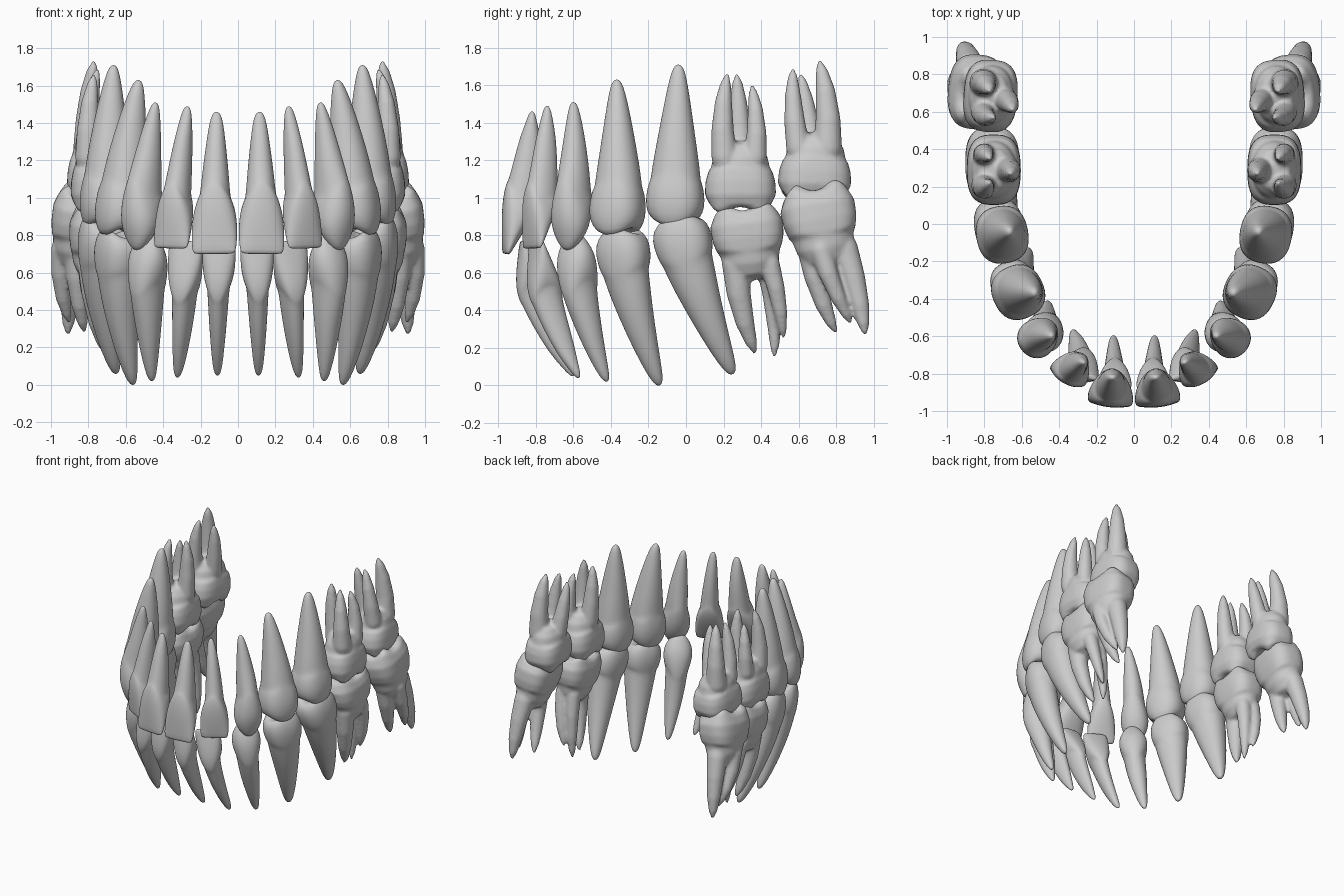
import bpy, bmesh
from math import cos, sin, pi, radians, exp
from mathutils import Vector

if "Cube" in bpy.data.objects:
    bpy.data.objects.remove(bpy.data.objects["Cube"])

grey = bpy.data.materials.new("tooth grey")
grey.use_nodes = True
grey.diffuse_color = (0.6, 0.6, 0.6, 1)
grey.node_tree.nodes["Principled BSDF"].inputs["Base Color"].default_value = grey.diffuse_color

SIDES = 32

# Section rows: position (0 edge, 1 neck, 2 root tip), width, depth, cusp weight
ROOT = [(1.33, .66, .72, 0), (1.66, .45, .5, 0), (1.88, .29, .3, 0),
        (1.97, .18, .18, 0), (2, .06, .06, 0)]
INCISOR = [(0, .8, .1, 0), (.02, .94, .2, 0), (.25, 1, .45, 0), (.55, .97, .78, 0),
           (.8, .86, 1, 0), (.96, .74, 1, 0), (1, .67, .93, 0), (1.12, .62, .88, 0),
           (1.33, .54, .8, 0), (1.66, .4, .6, 0)] + ROOT[2:]
CANINE = [(0, .15, .12, 0), (.05, .4, .3, 0), (.2, .75, .55, 0), (.42, 1, .88, 0),
          (.7, .96, 1.04, 0), (.95, .83, 1, 0), (1, .77, .93, 0), (1.12, .72, .88, 0)] + ROOT
CUSPS = [(.2, .04, .04, 0), (.14, .35, .35, .4), (.03, .64, .64, 1), (.12, .86, .86, .7),
         (.4, 1, 1, 0), (.7, .98, .98, 0), (.94, .9, .9, 0)]
PREMOLAR = CUSPS + [(1, .85, .85, 0), (1.12, .81, .81, 0)] + ROOT
MOLAR = CUSPS + [(1.02, .83, .85, 0), (1.25, .76, .78, 0), (1.5, .55, .55, 0), (1.6, .1, .1, 0)]
BRANCH = [(.4, .5, .5, 0), (.7, 1, 1, 0), (1, 1, 1, 0), (1.33, .85, .85, 0),
          (1.66, .66, .66, 0), (1.88, .42, .42, 0), (2, .14, .14, 0)]

# Per style: rows, squareness, cusp wave count, cusp height, neck scallop
STYLES = {"incisor": (INCISOR, 2.3, 0, 0, .1), "canine": (CANINE, 2.1, 0, 0, .1),
          "premolar": (PREMOLAR, 2.4, 2, .1, .04), "molar": (MOLAR, 2.8, 4, -.09, .03),
          "branch": (BRANCH, 2, 0, 0, 0)}


def axis_point(s, edge, neck, tip):
    """Straight through the crown, then a gentle curve down the root."""
    if s <= 1:
        return edge.lerp(neck, s)
    t = s - 1
    ahead = neck + (neck - edge).normalized() * (tip - neck).length * .5
    bend = neck.lerp(tip, .5).lerp(ahead, .5)
    return neck * (1 - t) ** 2 + bend * (2 * t * (1 - t)) + tip * t * t


def loft(bm, style, yaw, edge, neck, tip, width, depth):
    rows, square, waves, cusp, scallop = STYLES[style]
    out = Vector((cos(radians(yaw)), sin(radians(yaw)), 0))
    back = Vector((-out.y, out.x, 0))
    rings = []
    for s, w, d, weight in rows:
        a = axis_point(min(s + .15, 2), edge, neck, tip) - axis_point(s - .15, edge, neck, tip)
        a.normalize()
        u = (out - a * out.dot(a)).normalized()
        v = back - a * back.dot(a)
        v = (v - u * v.dot(u)).normalized()
        power = 2 / (square if s < 1 else 2.1)
        ring = []
        for i in range(SIDES):
            t = 2 * pi * i / SIDES
            c, n = cos(t), sin(t)
            c2 = abs(c) ** power * (1 if c > 0 else -1)
            n2 = abs(n) ** power * (1 if n > 0 else -1)
            shift = scallop * cos(2 * t) * exp(-((s - .95) / .22) ** 2)
            shift -= cusp * weight * cos(waves * t)
            p = axis_point(min(s + shift, 2), edge, neck, tip)
            ring.append(bm.verts.new(p + u * c2 * d * depth + v * n2 * w * width))
        rings.append(ring)
    for r0, r1 in zip(rings, rings[1:]):
        for i in range(SIDES):
            j = (i + 1) % SIDES
            bm.faces.new((r0[i], r0[j], r1[j], r1[i]))
    bm.faces.new(rings[0])
    bm.faces.new(rings[-1])


def tooth(name, style, yaw, edge, neck, width, depth, tip=None, roots=()):
    """One tooth on the left, mirrored to the right; roots are (back, out, radius, tip)."""
    edge, neck = Vector(edge), Vector(neck)
    bm = bmesh.new()
    loft(bm, style, yaw, edge, neck, Vector(tip) if tip else neck * 2 - edge, width, depth)
    out = Vector((cos(radians(yaw)), sin(radians(yaw)), 0))
    back = Vector((-out.y, out.x, 0))
    for along, outward, radius, end in roots:
        base = neck + back * along * width + out * outward * depth + (neck - edge) * .25
        start = base.lerp(edge, .6)
        loft(bm, "branch", yaw, start, base, Vector(end), radius, radius)
    bmesh.ops.recalc_face_normals(bm, faces=bm.faces)
    mesh = bpy.data.meshes.new(name)
    bm.to_mesh(mesh)
    bm.free()
    mesh.materials.append(grey)
    mesh.shade_smooth()
    obj = bpy.data.objects.new(name, mesh)
    bpy.context.collection.objects.link(obj)
    if roots:
        # Fuse crown and roots into one skin
        fuse = obj.modifiers.new("fuse", "REMESH")
        fuse.mode = "VOXEL"
        fuse.voxel_size = .012
        fuse.use_smooth_shade = True
        soft = obj.modifiers.new("soften", "SMOOTH")
        soft.factor, soft.iterations = .5, 5
    else:
        obj.modifiers.new("round", "SUBSURF").levels = 1
        obj.modifiers["round"].render_levels = 1
    obj.modifiers.new("other_side", "MIRROR").use_mirror_merge = False


# Upper arch
tooth("upper_central_incisors", "incisor", -84, (.128, -.96, .70), (.122, -.87, 1.03),
      .124, .095, (.115, -.82, 1.46))
tooth("upper_lateral_incisors", "incisor", -62, (.36, -.82, .73), (.325, -.77, 1.02),
      .108, .09, (.27, -.74, 1.49))
tooth("upper_canines", "canine", -42, (.54, -.63, .72), (.505, -.6, 1.04),
      .108, .108, (.44, -.6, 1.51))
tooth("upper_first_premolars", "premolar", -25, (.63, -.37, .80), (.61, -.36, 1.06),
      .148, .14, (.53, -.37, 1.63))
tooth("upper_second_premolars", "premolar", -10, (.71, -.06, .85), (.70, -.055, 1.1),
      .157, .142, (.665, -.04, 1.71))
tooth("upper_first_molars", "molar", 0, (.75, .29, .92), (.75, .29, 1.16), .19, .145,
      roots=[(-.45, .35, .07, (.77, .22, 1.66)), (.42, .35, .062, (.77, .35, 1.6)),
             (0, -.5, .07, (.66, .27, 1.66))])
tooth("upper_second_molars", "molar", 4, (.77, .68, .98), (.765, .69, 1.21), .195, .145,
      roots=[(.3, .3, .078, (.77, .71, 1.73)), (-.5, .25, .065, (.75, .57, 1.69)),
             (-.1, -.5, .065, (.65, .61, 1.66))])

# Lower arch
tooth("lower_central_incisors", "incisor", -86, (.1, -.87, .77), (.105, -.81, .5),
      .09, .09, (.11, -.6, .05))
tooth("lower_lateral_incisors", "incisor", -68, (.28, -.80, .77), (.285, -.75, .49),
      .098, .09, (.325, -.57, .04))
tooth("lower_canines", "canine", -48, (.48, -.60, .82), (.485, -.57, .52),
      .11, .105, (.46, -.42, .02))
tooth("lower_first_premolars", "premolar", -28, (.63, -.35, .83), (.64, -.32, .6),
      .145, .125, (.56, -.14, 0))
tooth("lower_second_premolars", "premolar", -10, (.71, -.05, .9), (.73, .01, .66),
      .158, .135, (.65, .25, .06))
tooth("lower_first_molars", "molar", 0, (.75, .31, .96), (.765, .34, .71), .195, .145,
      roots=[(-.42, .1, .075, (.71, .37, .17)), (.5, .25, .055, (.74, .52, .25)),
             (.42, -.3, .06, (.7, .47, .15))])
tooth("lower_second_molars", "molar", 6, (.82, .68, 1.06), (.86, .73, .79), .2, .15,
      roots=[(-.4, -.1, .068, (.82, .8, .28)), (-.15, .45, .06, (.9, .88, .33)),
             (.5, .1, .075, (.91, .955, .27))])
